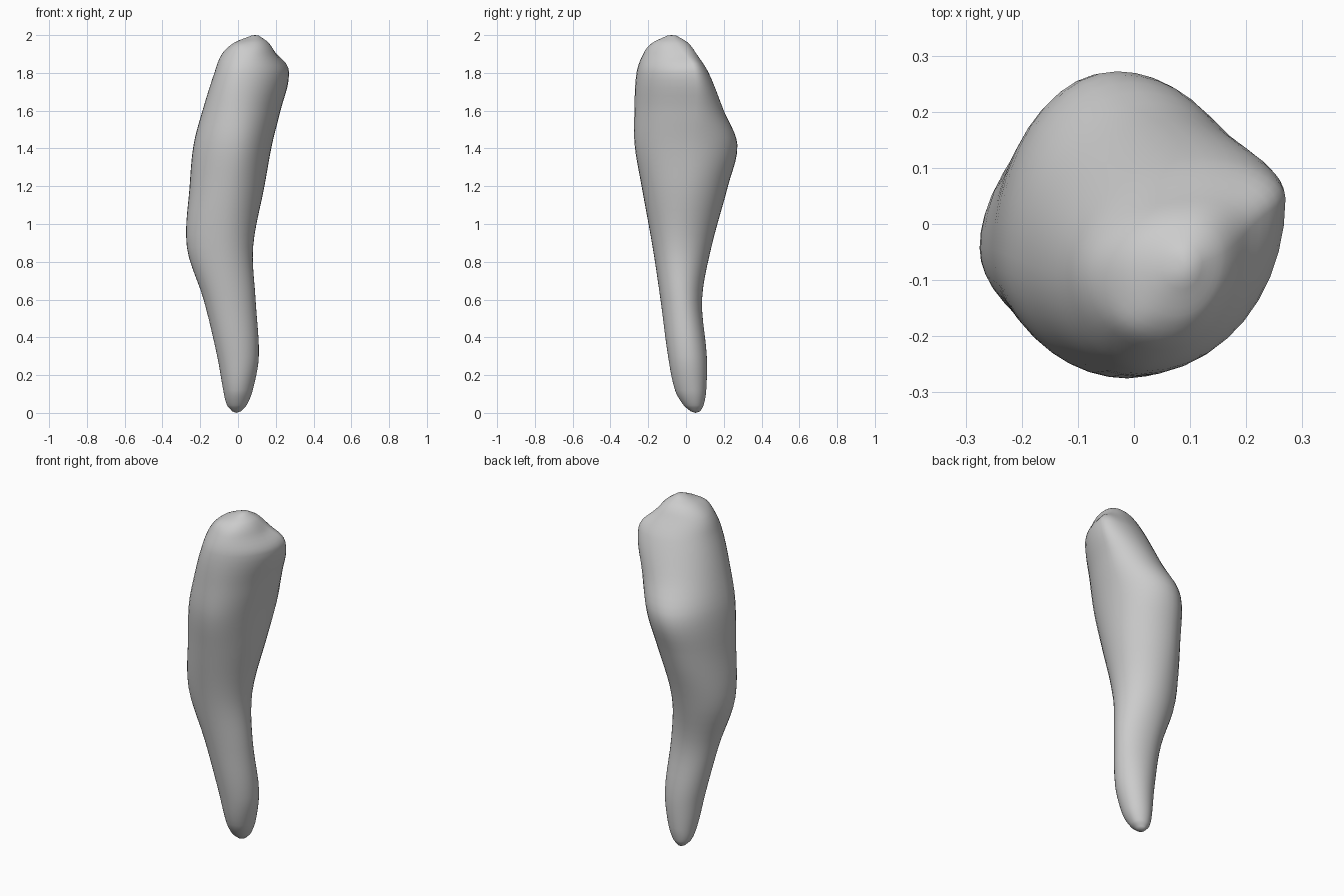
import bpy, bmesh, math

if "Cube" in bpy.data.objects:
    bpy.data.objects.remove(bpy.data.objects["Cube"])

# Silhouette extents: z, xmin, xmax, ymin, ymax
EXTENTS = [
    (0.008, -0.03, 0.015, 0.025, 0.075),
    (0.04, -0.058, 0.045, -0.012, 0.093),
    (0.12, -0.078, 0.078, -0.058, 0.107),
    (0.30, -0.11, 0.11, -0.095, 0.11),
    (0.60, -0.182, 0.093, -0.135, 0.085),
    (0.88, -0.271, 0.08, -0.177, 0.135),
    (1.20, -0.256, 0.14, -0.235, 0.222),
    (1.42, -0.235, 0.18, -0.272, 0.272),
    (1.60, -0.188, 0.225, -0.273, 0.20),
    (1.80, -0.125, 0.27, -0.262, 0.12),
    (1.90, -0.085, 0.21, -0.226, 0.056),
    (1.96, -0.02, 0.165, -0.175, 0.01),
    (1.997, 0.07, 0.11, -0.10, -0.05),
]
# Where the extremes sit: z, y of left, y of right, x of front, x of back
CENTRES = [
    (0.0, 0.05, 0.05, -0.01, -0.01),
    (0.30, 0.0, 0.01, 0.0, 0.0),
    (0.85, -0.04, -0.03, -0.08, -0.09),
    (1.40, -0.05, 0.03, -0.02, -0.035),
    (1.80, -0.09, 0.045, 0.02, 0.12),
    (2.0, -0.08, -0.075, 0.09, 0.09),
]
SIDES, STEPS = 40, 5


def sample(keys, z):
    """Smooth cubic through the keys at height z."""
    last = len(keys) - 1
    i = max(k for k in range(last) if keys[k][0] <= z or k == 0)
    a, b, c, d = keys[max(i - 1, 0)], keys[i], keys[i + 1], keys[min(i + 2, last)]
    h = c[0] - b[0]
    t = (z - b[0]) / h
    out = []
    for j in range(1, 5):
        m0 = (c[j] - a[j]) / (c[0] - a[0]) * h
        m1 = (d[j] - b[j]) / (d[0] - b[0]) * h
        out.append((2*t**3 - 3*t*t + 1) * b[j] + (t**3 - 2*t*t + t) * m0
                   + (3*t*t - 2*t**3) * c[j] + (t**3 - t*t) * m1)
    return out


def ring(bm, z):
    """Closed section made of four elliptical quarters."""
    x0, x1, y0, y1 = sample(EXTENTS, z)
    yl, yr, xf, xb = sample(CENTRES, z)
    verts = []
    for k in range(SIDES):
        a = 2 * math.pi * k / SIDES
        c, n = math.cos(a), math.sin(a)
        cx = xb if n >= 0 else xf
        cy = yr if c >= 0 else yl
        x = cx + abs(c) * ((x1 if c >= 0 else x0) - cx)
        y = cy + abs(n) * ((y1 if n >= 0 else y0) - cy)
        verts.append(bm.verts.new((x, y, z)))
    return verts


# Tapered, curved root body lofted through the sections
bm = bmesh.new()
heights = []
for lo, hi in zip(EXTENTS, EXTENTS[1:]):
    heights += [lo[0] + (hi[0] - lo[0]) * j / STEPS for j in range(STEPS)]
rings = [ring(bm, z) for z in heights + [EXTENTS[-1][0]]]
for lo, hi in zip(rings, rings[1:]):
    for k in range(SIDES):
        n = (k + 1) % SIDES
        bm.faces.new((lo[k], lo[n], hi[n], hi[k]))

# Rounded tips
bottom = bm.verts.new((-0.01, 0.05, 0.0))
top = bm.verts.new((0.09, -0.078, 2.0))
for k in range(SIDES):
    n = (k + 1) % SIDES
    bm.faces.new((bottom, rings[0][n], rings[0][k]))
    bm.faces.new((top, rings[-1][k], rings[-1][n]))

# Shallow lumps and hollow on the crown: centre, height change
for px, py, pz, amount in ((0.0, -0.18, 1.92, 0.015),
                           (0.19, -0.03, 1.92, -0.012),
                           (0.24, 0.05, 1.83, 0.012)):
    for v in bm.verts:
        d2 = (v.co.x - px)**2 + (v.co.y - py)**2 + (v.co.z - pz)**2
        v.co.z += amount * math.exp(-d2 / 0.0025)

bmesh.ops.recalc_face_normals(bm, faces=bm.faces)
for f in bm.faces:
    f.smooth = True
me = bpy.data.meshes.new("root_body")
bm.to_mesh(me)
bm.free()
bpy.context.collection.objects.link(bpy.data.objects.new("root_body", me))
